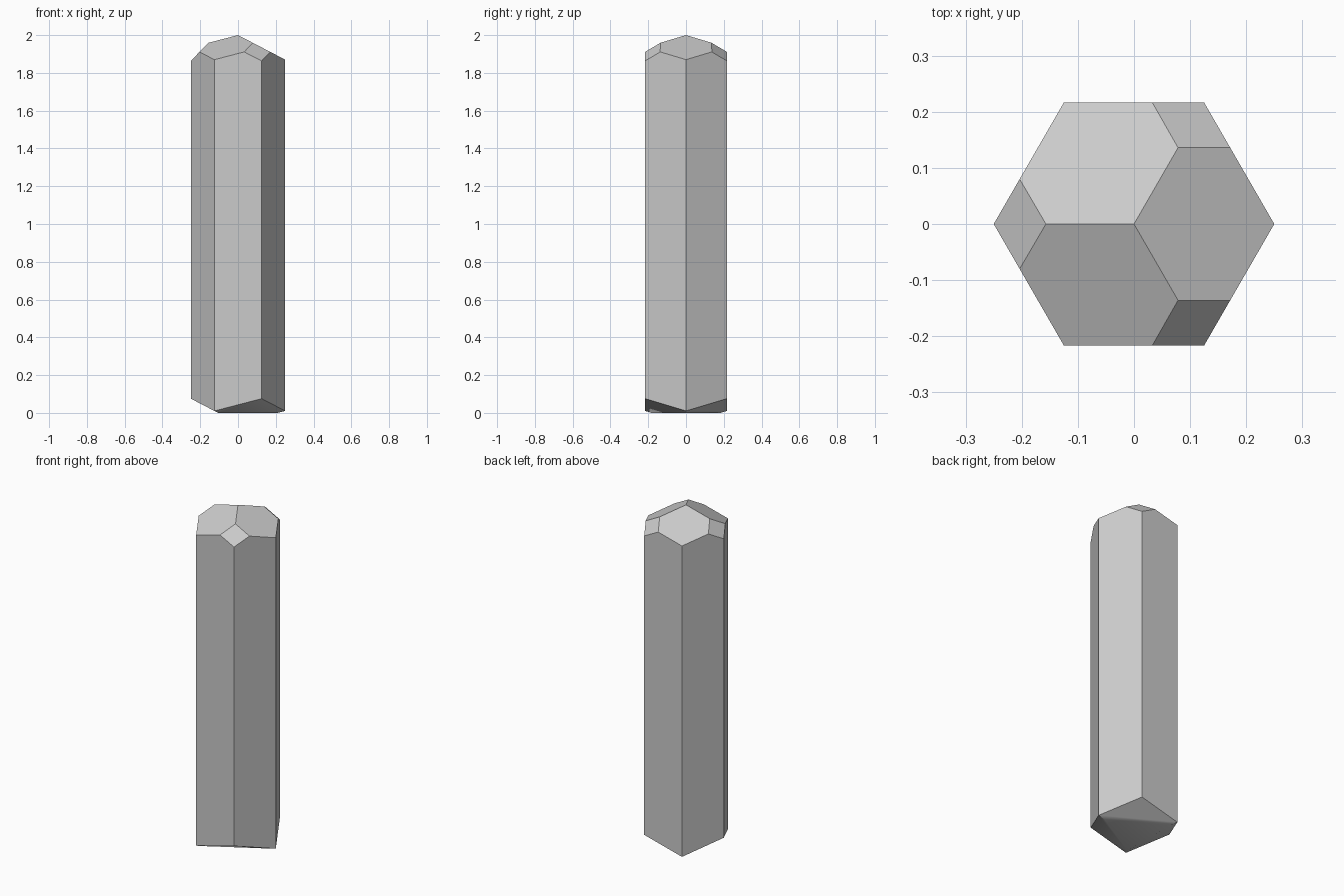
import bpy
import bmesh
from math import cos, sin, radians
from mathutils import Matrix, Vector

if "Cube" in bpy.data.objects:
    bpy.data.objects.remove(bpy.data.objects["Cube"], do_unlink=True)

RADIUS = 0.25
HEIGHT = 2.0
SLOPE = 0.52          # steepness of the main end facets
BEVEL_SLOPE = 1.03    # steepness of the small corner facets
BEVEL_START = 0.157   # distance from the axis where a corner facet begins
BASE_CORNER = 0.21    # distance from the axis to each corner of the flat base


def cut(bm, point, normal):
    """Slice off everything beyond a plane and close the opening."""
    bmesh.ops.bisect_plane(
        bm, geom=bm.verts[:] + bm.edges[:] + bm.faces[:], dist=1e-5,
        plane_co=point, plane_no=normal, clear_outer=True)
    rim = [e for e in bm.edges if e.is_boundary]
    bmesh.ops.edgenet_fill(bm, edges=rim)
    bmesh.ops.remove_doubles(bm, verts=bm.verts[:], dist=1e-5)


def facet_normal(angle, slope, up):
    a = radians(angle)
    return Vector((slope * cos(a), slope * sin(a), up)).normalized()


# Six-sided shaft, left long at both ends for cutting
bm = bmesh.new()
bmesh.ops.create_cone(
    bm, cap_ends=True, segments=6, radius1=RADIUS, radius2=RADIUS, depth=HEIGHT + 1,
    matrix=Matrix.Translation((0, 0, HEIGHT / 2)) @ Matrix.Rotation(radians(90), 4, "Z"))

# Three main facets meeting at the tip
for angle in (0, 120, 240):
    cut(bm, Vector((0, 0, HEIGHT)), facet_normal(angle, SLOPE, 1))

# Small facets on the alternate corners of the tip
for angle in (60, 180, 300):
    a = radians(angle)
    start = Vector((BEVEL_START * cos(a), BEVEL_START * sin(a),
                    HEIGHT - BEVEL_START * SLOPE / 2))
    cut(bm, start, facet_normal(angle, BEVEL_SLOPE, 1))

# Three facets under the shaft, then the flat triangular base
low_apex = Vector((0, 0, -BASE_CORNER * SLOPE / 2))
for angle in (60, 180, 300):
    cut(bm, low_apex, facet_normal(angle, SLOPE, -1))
cut(bm, Vector((0, 0, 0)), Vector((0, 0, -1)))

bmesh.ops.dissolve_limit(bm, angle_limit=radians(1), verts=bm.verts[:], edges=bm.edges[:])
bmesh.ops.recalc_face_normals(bm, faces=bm.faces[:])
mesh = bpy.data.meshes.new("crystal")
bm.to_mesh(mesh)
bm.free()

# Plain grey stone
stone = bpy.data.materials.new("light grey stone")
stone.use_nodes = True
grey = (0.6, 0.6, 0.6, 1)
stone.diffuse_color = grey
stone.node_tree.nodes["Principled BSDF"].inputs["Base Color"].default_value = grey
mesh.materials.append(stone)

crystal = bpy.data.objects.new("crystal", mesh)
bpy.context.collection.objects.link(crystal)

# Soft blend across the shallow base facets, crisp edges elsewhere
bpy.ops.object.select_all(action="DESELECT")
crystal.select_set(True)
bpy.context.view_layer.objects.active = crystal
bpy.ops.object.shade_smooth_by_angle(angle=radians(30))
